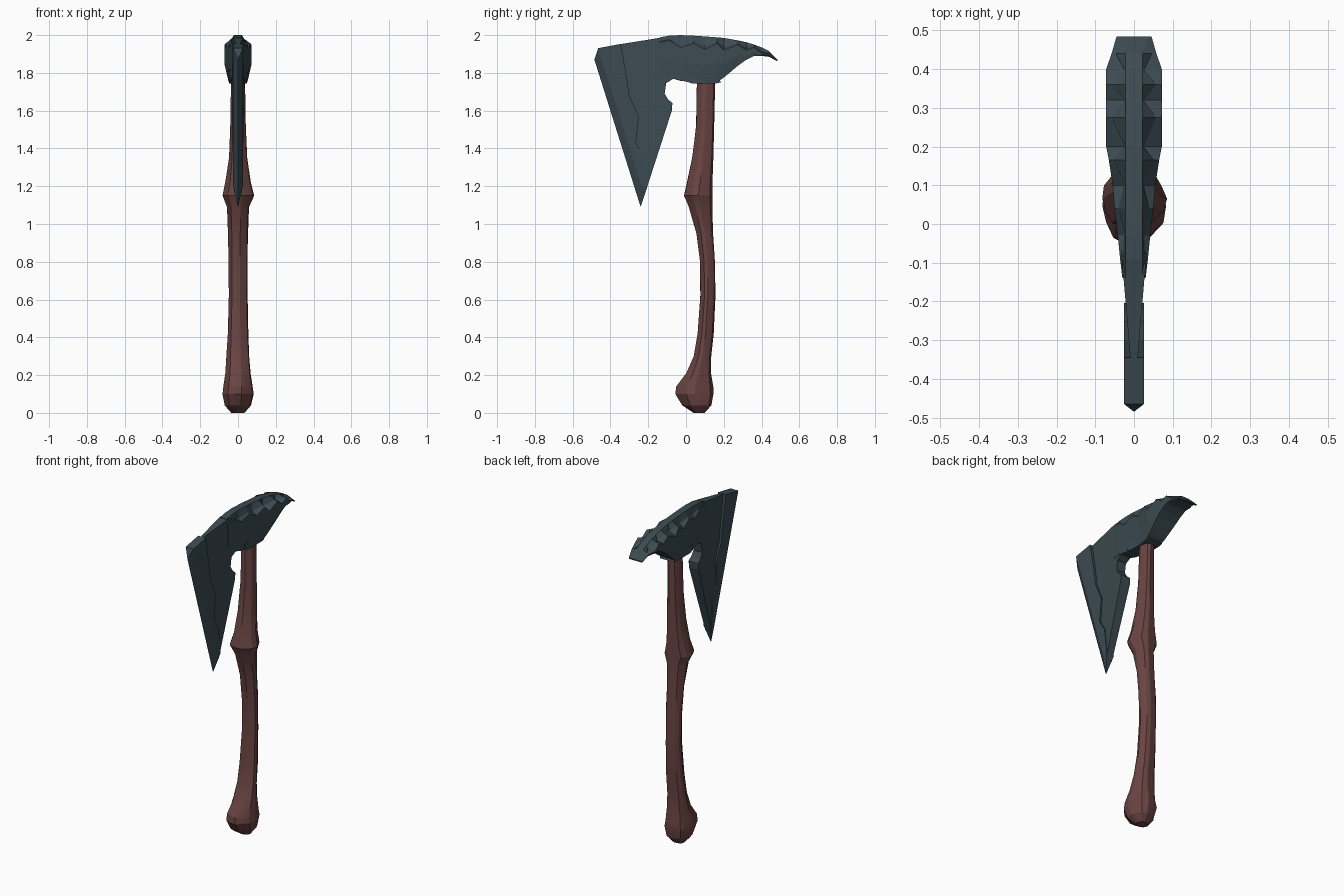
import bpy, bmesh, math, random

random.seed(4)


def material(name, rgb):
    m = bpy.data.materials.new(name)
    m.diffuse_color = (*rgb, 1)
    return m


WOOD = material("red brown wood", (0.14, 0.058, 0.055))
STEEL = material("dark slate metal", (0.045, 0.07, 0.083))


def finish(name, bm, mat):
    bmesh.ops.remove_doubles(bm, verts=bm.verts, dist=0.0001)
    bmesh.ops.recalc_face_normals(bm, faces=bm.faces)
    mesh = bpy.data.meshes.new(name)
    bm.to_mesh(mesh)
    bm.free()
    mesh.materials.append(mat)
    ob = bpy.data.objects.new(name, mesh)
    bpy.context.collection.objects.link(ob)
    return ob


def loft(name, rings, mat):
    """Skin equal-length rings of points and cap both ends."""
    bm = bmesh.new()
    vr = [[bm.verts.new(p) for p in r] for r in rings]
    n = len(vr[0])
    for a, b in zip(vr, vr[1:]):
        for i in range(n):
            j = (i + 1) % n
            bm.faces.new((a[i], a[j], b[j], b[i]))
    bm.faces.new(vr[0])
    bm.faces.new(vr[-1])
    return finish(name, bm, mat)


def slab(name, outline, half, mat):
    """Flat plate from a (y, z) outline; half(y) gives its half thickness."""
    bm = bmesh.new()
    sides = [[bm.verts.new((s * half(y), y, z)) for y, z in outline] for s in (1, -1)]
    for s in sides:
        bm.faces.new(s)
    n = len(outline)
    for i in range(n):
        j = (i + 1) % n
        bm.faces.new((sides[0][i], sides[0][j], sides[1][j], sides[1][i]))
    return finish(name, bm, mat)


# Handle: bent, knobbly shaft; stations are z, y min, y max, half width
shaft = [(0.0, 0.04, 0.10, 0.035), (0.04, -0.02, 0.135, 0.07),
         (0.10, -0.055, 0.15, 0.083), (0.14, -0.053, 0.148, 0.077),
         (0.21, 0.0, 0.135, 0.067), (0.30, 0.04, 0.135, 0.06),
         (0.42, 0.06, 0.147, 0.055), (0.62, 0.075, 0.158, 0.05),
         (0.80, 0.074, 0.154, 0.05), (0.95, 0.055, 0.145, 0.052),
         (1.09, 0.015, 0.14, 0.057), (1.15, -0.012, 0.142, 0.084),
         (1.22, 0.005, 0.143, 0.066), (1.35, 0.032, 0.146, 0.048),
         (1.52, 0.053, 0.15, 0.041), (1.85, 0.06, 0.158, 0.035)]
N = 14
grain = [1, 0.95, 1.03, 1, 0.93, 1.02, 1, 1, 0.94, 1.03, 1, 1.02, 0.93, 1.02]
rings = []
for z, y0, y1, w in shaft:
    ring = []
    for i in range(N):
        a = 2 * math.pi * i / N
        k = grain[i] * random.uniform(0.97, 1.03)
        ring.append((w * k * math.cos(a), (y0 + y1) / 2 + (y1 - y0) / 2 * k * math.sin(a), z))
    rings.append(ring)
handle = loft("handle", rings, WOOD)
bpy.context.view_layer.objects.active = handle
handle.select_set(True)
bpy.ops.object.shade_smooth_by_angle(angle=math.radians(22))

# Axe head with rear beak: y, z top, z shoulder, half width, z bottom, bottom half width
stations = [(0.485, 1.868, 1.865, 0.045, 1.861, 0.042), (0.44, 1.915, 1.897, 0.058, 1.885, 0.052),
            (0.40, 1.935, 1.905, 0.072, 1.89, 0.067), (0.36, 1.95, 1.935, 0.072, 1.89, 0.068),
            (0.32, 1.962, 1.92, 0.072, 1.87, 0.068), (0.275, 1.972, 1.95, 0.072, 1.838, 0.066),
            (0.20, 1.985, 1.92, 0.072, 1.775, 0.055), (0.165, 1.988, 1.957, 0.065, 1.752, 0.05),
            (0.10, 1.993, 1.925, 0.055, 1.75, 0.047), (0.04, 1.997, 1.957, 0.05, 1.75, 0.044),
            (-0.03, 2.0, 1.935, 0.042, 1.758, 0.04), (-0.09, 1.997, 1.972, 0.036, 1.775, 0.034),
            (-0.14, 1.988, 1.96, 0.03, 1.77, 0.028)]
rings = []
for i, (y, zt, zs, w, zb, wb) in enumerate(stations):
    spine = 0.04 if i == 0 else 0.022
    tooth = w * 0.8 if i % 2 else min(0.026, w)      # zigzag notches along the spine
    if i == 0:
        tooth = 0.043
    half = [(spine, zt), (tooth, zs + 0.3 * (zt - zs)), (w, zs), (w, (zs + zb) / 2), (wb, zb)]
    rings.append([(x, y, z) for x, z in half] + [(-x, y, z) for x, z in reversed(half)])
loft("axe_head", rings, STEEL)

# Blade cheek with the hooked notch, thinning towards the front
slab("blade_cheek",
     [(-0.36, 1.95), (-0.13, 1.987), (-0.08, 1.975), (-0.03, 1.93), (-0.03, 1.763), (-0.07, 1.768),
      (-0.105, 1.745), (-0.113, 1.69), (-0.095, 1.66), (-0.072, 1.64), (-0.075, 1.60),
      (-0.215, 1.167), (-0.24, 1.2), (-0.3, 1.5), (-0.37, 1.75)],
     lambda y: 0.010 + 0.085 * (y + 0.34), STEEL)

# Front plate with the jagged rear border
slab("blade_plate",
     [(-0.345, 1.953), (-0.465, 1.931), (-0.235, 1.2), (-0.204, 1.2), (-0.222, 1.36), (-0.265, 1.43),
      (-0.25, 1.57), (-0.30, 1.68), (-0.31, 1.755)],
     lambda y: 0.026, STEEL)

# Bevelled cutting edge, running round the lower point
edge = [((-0.465, 1.931), (-0.485, 1.87)), ((-0.235, 1.2), (-0.24, 1.09)), ((-0.204, 1.2), (-0.24, 1.09))]
loft("cutting_edge", [[(0.026, *b), (-0.026, *b), (0, *e)] for b, e in edge], STEEL)

# Collar lip under the head, behind the handle
slab("collar", [(0.0, 1.755), (0.03, 1.745), (0.16, 1.745), (0.185, 1.75), (0.165, 1.79), (0.0, 1.79)],
     lambda y: 0.047, STEEL)
